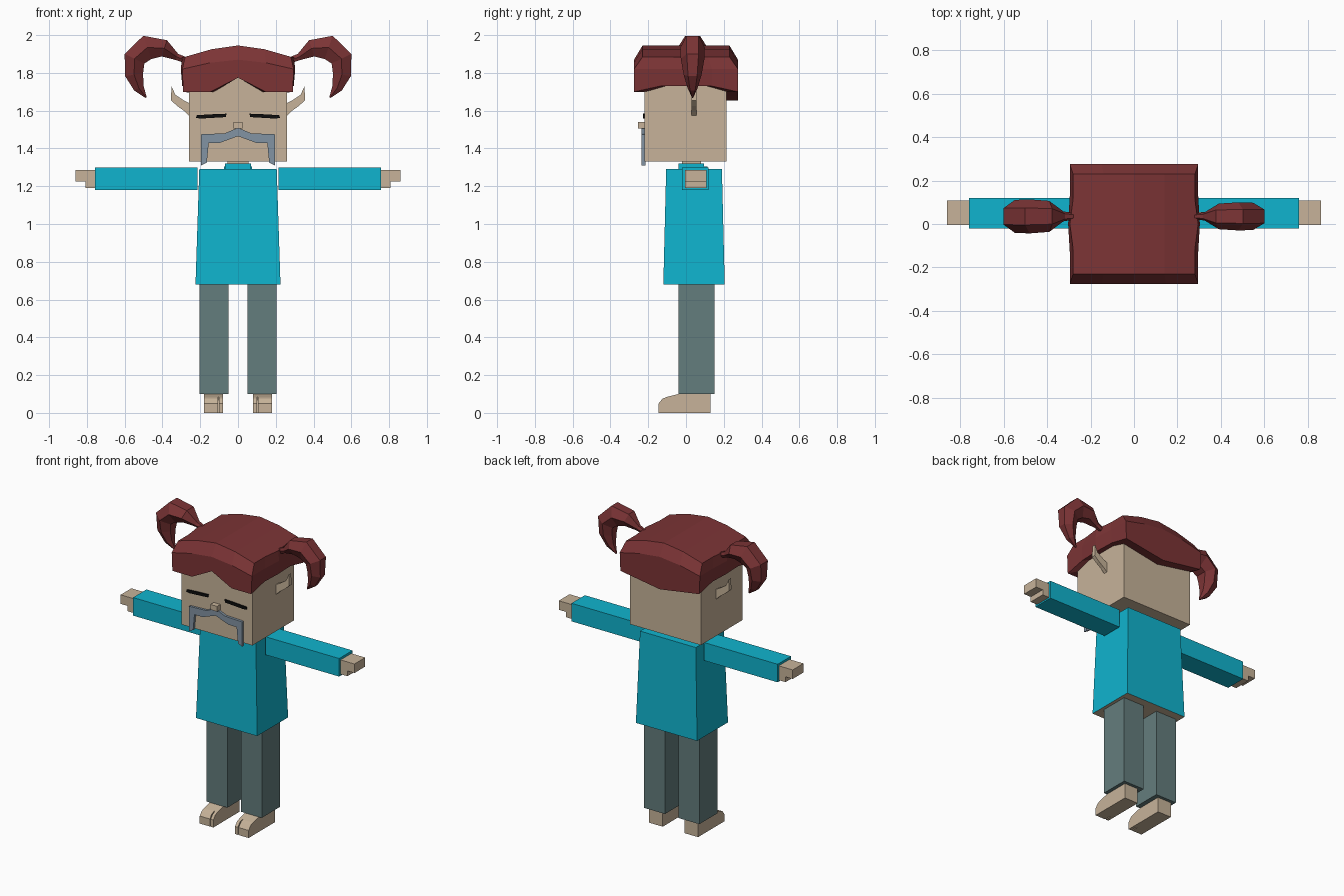
import bpy, bmesh
from math import cos, sin, pi, atan2
from mathutils import Vector

if "Cube" in bpy.data.objects:
    bpy.data.objects.remove(bpy.data.objects["Cube"], do_unlink=True)


def material(name, rgb):
    m = bpy.data.materials.new(name)
    m.use_nodes = True
    m.diffuse_color = (*rgb, 1)
    m.node_tree.nodes["Principled BSDF"].inputs["Base Color"].default_value = (*rgb, 1)
    return m


SKIN = material("skin", (0.57, 0.45, 0.32))
TEAL = material("teal_cloth", (0.005, 0.456, 0.62))
GREY = material("grey_cloth", (0.127, 0.205, 0.205))
RED = material("red_hair", (0.2, 0.034, 0.036))
STEEL = material("steel_moustache", (0.223, 0.292, 0.366))
BLACK = material("black", (0.004, 0.004, 0.004))


def finish(name, bm, *mats):
    bmesh.ops.recalc_face_normals(bm, faces=bm.faces)
    mesh = bpy.data.meshes.new(name)
    bm.to_mesh(mesh)
    bm.free()
    for m in mats:
        mesh.materials.append(m)
    ob = bpy.data.objects.new(name, mesh)
    bpy.context.collection.objects.link(ob)
    return ob


def bridge(bm, a, b):
    n = len(a)
    for i in range(n):
        bm.faces.new((a[i], a[(i + 1) % n], b[(i + 1) % n], b[i]))


def loft(name, rings, *mats):
    """Skin a list of point rings and cap both ends."""
    bm = bmesh.new()
    rows = [[bm.verts.new(p) for p in ring] for ring in rings]
    for a, b in zip(rows, rows[1:]):
        bridge(bm, a, b)
    bm.faces.new(rows[0])
    bm.faces.new(rows[-1])
    return finish(name, bm, *mats)


def rect(x0, x1, y0, y1, z):
    return [(x0, y0, z), (x1, y0, z), (x1, y1, z), (x0, y1, z)]


def box(name, x, y, z, mat):
    return loft(name, [rect(*x, *y, z[0]), rect(*x, *y, z[1])], mat)


def plate_xz(name, pts, y0, y1, mat, s=1):
    """Outline in x and z, extruded along y."""
    return loft(name, [[(s * x, y, z) for x, z in pts] for y in (y0, y1)], mat)


def plate_yz(name, pts, x0, x1, mat):
    """Outline in y and z, extruded along x."""
    return loft(name, [[(x, y, z) for y, z in pts] for x in (x0, x1)], mat)


# Torso, with a skin-coloured underside
torso = loft("torso", [rect(-.225, .225, -.12, .205, .68),
                       rect(-.205, .205, -.105, .19, 1.29)], TEAL, SKIN)
for f in torso.data.polygons:
    if f.normal.z < -0.9:
        f.material_index = 1

# Neck and head
box("collar_base", (-.075, .075), (-.03, .115), (1.28, 1.305), TEAL)
box("collar", (-.07, .07), (-.04, .095), (1.29, 1.32), TEAL)
box("neck", (-.055, .055), (-.02, .08), (1.30, 1.34), SKIN)
box("head", (-.26, .26), (-.22, .215), (1.33, 1.82), SKIN)

# Nose and moustache
box("nose", (-.025, .025), (-.255, -.21), (1.505, 1.54), SKIN)
half = [(.07, 1.48), (.195, 1.475), (.195, 1.31), (.165, 1.325),
        (.155, 1.43), (.095, 1.43)]
outline = [(0, 1.51)] + half + [(0, 1.465)] + [(-x, z) for x, z in reversed(half)]
plate_xz("moustache", outline, -.236, -.215, STEEL)

# Paired parts
foot_side = [(.13, 0), (.13, .1), (-.04, .1), (-.10, .085), (-.10, 0)]
toe_side = [(-.10, 0), (-.10, .085), (-.125, .075), (-.145, .05), (-.145, 0)]
hand_side = [(.755, 1.285), (.86, 1.285), (.86, 1.225), (.808, 1.225),
             (.808, 1.19), (.755, 1.19)]
ear_shape = [(.25, 1.565), (.32, 1.60), (.355, 1.625), (.388, 1.655),
             (.385, 1.73), (.365, 1.685), (.32, 1.655), (.25, 1.635)]
ear_shape = [(x - .033 * (x > .3), z) for x, z in ear_shape]
eye_shape = [(.06, 1.584), (.085, 1.572), (.20, 1.558), (.222, 1.562),
             (.218, 1.576), (.12, 1.582)]
eye_shape[1] = (.065, 1.566)

for side, s in (("left", 1), ("right", -1)):
    box(side + "_leg", (s * .05, s * .203), (-.04, .15), (.1, .69), GREY)
    plate_yz(side + "_foot", foot_side, s * .08, s * .18, SKIN)
    plate_yz(side + "_big_toe", toe_side, s * .08, s * .1, SKIN)
    plate_yz(side + "_toes", toe_side, s * .106, s * .18, SKIN)
    box(side + "_sleeve", (s * .215, s * .758), (-.02, .12), (1.18, 1.30), TEAL)
    plate_xz(side + "_hand", hand_side, -.005, .108, SKIN, s)
    plate_xz(side + "_ear", ear_shape, .03, .055, SKIN, s)
    plate_xz(side + "_eye", eye_shape, -.228, -.219, BLACK, s)

# Hair cap: rings run along the front, left side, back and right side
XS = (-1, -.5, 0, .5, 1)
YS = (-.5, 0, .5)


def hair_ring(hx, hy, height, bulge=0):
    ring = [(hx * u, -hy, height(u, -1)) for u in XS]
    ring += [(hx + bulge * (v == 0), hy * v, height(1, v)) for v in YS]
    ring += [(hx * u, hy, height(u, 1)) for u in reversed(XS)]
    ring += [(-hx - bulge * (v == 0), hy * v, height(-1, v)) for v in reversed(YS)]
    return ring


def hem(u, v):
    if v == -1:
        return 1.775 if u == 0 else 1.70
    if v == 1:
        return 1.70 - .045 * (1 - abs(u))
    return 1.73


def arch(low, high):
    return lambda u, v: high - (high - low) * abs(u) ** 1.6


bm = bmesh.new()
rings = [hair_ring(.255, .21, hem),
         hair_ring(.29, .275, hem, .005),
         hair_ring(.295, .275, arch(1.82, 1.87), .008),
         hair_ring(.28, .23, arch(1.885, 1.945), .015)]
rows = [[bm.verts.new(p) for p in r] for r in rings]
for a, b in zip(rows, rows[1:]):
    bridge(bm, a, b)
top = rows[-1]
n = len(XS)
front, left = top[:n], top[n:n + 3]
back, right = top[n + 3:2 * n + 3][::-1], top[2 * n + 3:][::-1]
for i in range(1, n - 2):
    bm.faces.new((front[i], front[i + 1], back[i + 1], back[i]))
bm.faces.new([front[-2], front[-1], *left, back[-1], back[-2]])
bm.faces.new([front[1], front[0], *right, back[0], back[1]])
finish("hair_cap", bm, RED)

# Pigtails: six-sided tubes along a drooping path (x, z, in-plane radius, depth)
PATH = [(.27, 1.865, .015, .012), (.325, 1.885, .018, .02),
        (.39, 1.93, .045, .062), (.48, 1.935, .065, .068),
        (.548, 1.875, .058, .066), (.55, 1.79, .048, .05),
        (.525, 1.72, .028, .028), (.487, 1.67, .004, .004)]


def pigtail(name, s, depth):
    rings = []
    for i, (x, z, r, d) in enumerate(PATH):
        a, b = PATH[max(i - 1, 0)], PATH[min(i + 1, len(PATH) - 1)]
        t = atan2(b[1] - a[1], b[0] - a[0])
        out = Vector((-sin(t), 0, cos(t)))
        ring = []
        for k in range(6):
            ang = pi * k / 3
            p = Vector((x, .035, z)) + out * (r * sin(ang) / sin(pi / 3))
            p.y += d * depth * cos(ang)
            ring.append((s * p.x, p.y, p.z))
        rings.append(ring)
    return loft(name, rings, RED)


pigtail("left_pigtail", 1, .95)
pigtail("right_pigtail", -1, 1.15)
